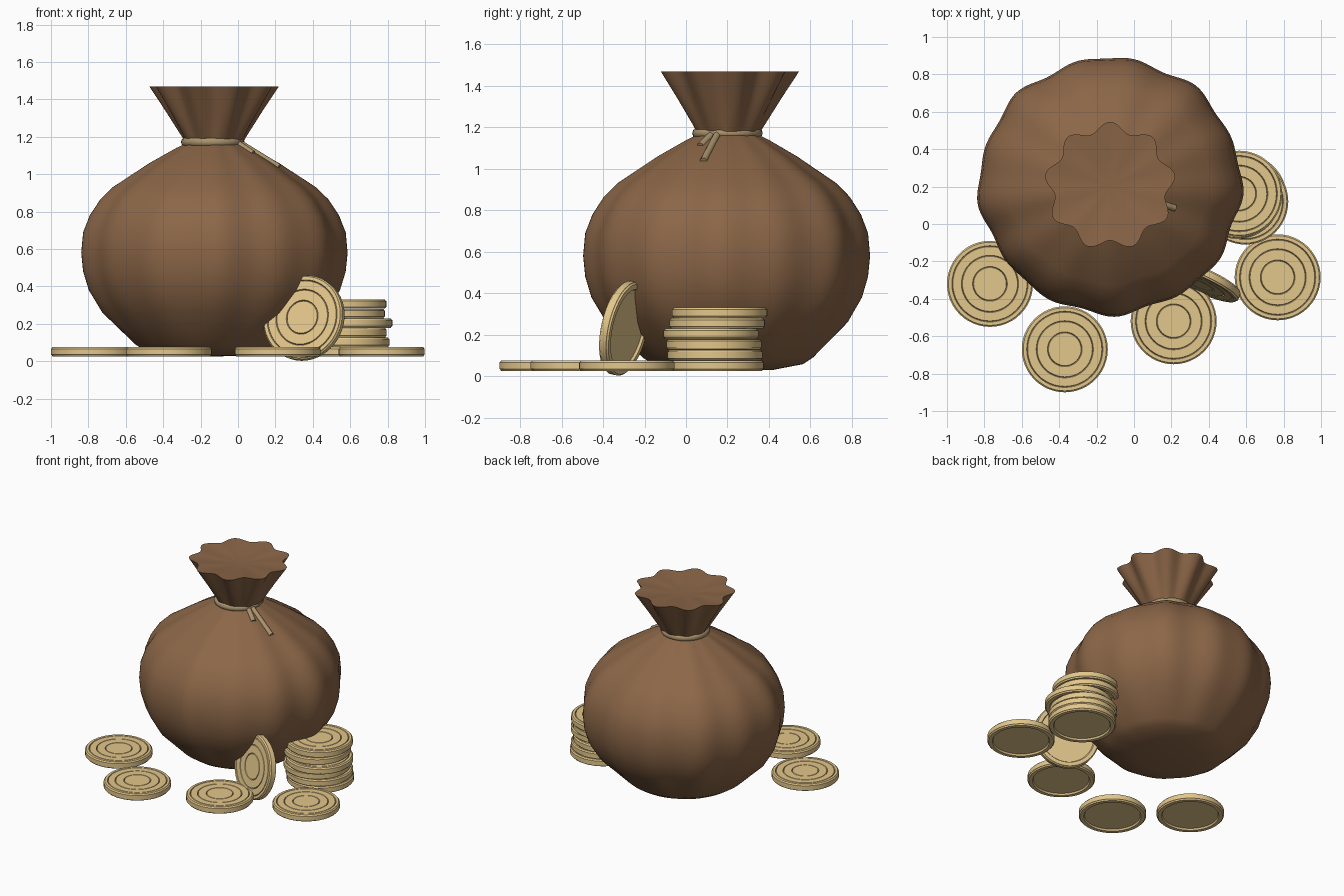
import bpy, bmesh, math
from mathutils import Vector

cube = bpy.data.objects.get("Cube")
if cube:
    bpy.data.objects.remove(cube)


def material(name, rgb):
    m = bpy.data.materials.new(name)
    m.use_nodes = True
    m.diffuse_color = (*rgb, 1)
    bsdf = m.node_tree.nodes["Principled BSDF"]
    bsdf.inputs["Base Color"].default_value = (*rgb, 1)
    bsdf.inputs["Roughness"].default_value = 0.8
    return m


BROWN = material("brown cloth", (0.26, 0.134, 0.064))
GOLD = material("pale gold", (0.77, 0.57, 0.26))
ROPE = material("tan rope", (0.4, 0.29, 0.15))


def smooth(ob, angle):
    bpy.ops.object.select_all(action='DESELECT')
    ob.select_set(True)
    bpy.context.view_layer.objects.active = ob
    bpy.ops.object.shade_smooth_by_angle(angle=math.radians(angle))


def lathe(name, profile, steps, mat, fold=None, angle=40):
    """Turn (radius, height) points around z; fold(degrees, height) scales x and y."""
    bm = bmesh.new()
    rings = []
    for r, z in profile:
        if r == 0:
            rings.append([bm.verts.new((0, 0, z))] * steps)
            continue
        ring = []
        for i in range(steps):
            a = 2 * math.pi * i / steps
            sx, sy = fold(math.degrees(a), z) if fold else (1, 1)
            ring.append(bm.verts.new((r * sx * math.cos(a), r * sy * math.sin(a), z)))
        rings.append(ring)
    for low, high in zip(rings, rings[1:]):
        for i in range(steps):
            j = (i + 1) % steps
            corners = dict.fromkeys((low[i], low[j], high[j], high[i]))
            bm.faces.new(list(corners))
    bmesh.ops.recalc_face_normals(bm, faces=bm.faces)
    mesh = bpy.data.meshes.new(name)
    bm.to_mesh(mesh)
    bm.free()
    mesh.materials.append(mat)
    ob = bpy.data.objects.new(name, mesh)
    bpy.context.collection.objects.link(ob)
    smooth(ob, angle)
    return ob


# Sack: nine folds in the open collar, broad and narrow folds in the belly
NECK = 1.165


def lobes(count, peak, deg):
    return math.cos(math.radians(count * (deg - peak)))


def cloth_fold(deg, z):
    if z > NECK:
        s = 1 + (0.02 + 0.2 * (z - NECK)) * lobes(9, 90, deg)
    else:
        fade = min(1, z / 0.3)
        s = 1 + fade * (0.012 * lobes(8, 92, deg) + 0.013 * lobes(13, 106, deg))
        dent = 0.03 * min(1, 2 * (NECK - z))
        s -= dent * math.exp(-((deg - 221) / 11) ** 2)
    return s, 0.975 * s


sack_profile = [
    (0, 0.026), (0.22, 0.03), (0.37, 0.058), (0.42, 0.09), (0.49, 0.16),
    (0.59, 0.26), (0.66, 0.38), (0.69, 0.48), (0.70, 0.58), (0.69, 0.69),
    (0.655, 0.78), (0.6, 0.865), (0.535, 0.93), (0.34, 1.06), (0.2, 1.14),
    (0.15, NECK), (0.175, 1.21), (0.25, 1.34), (0.325, 1.47),
    (0.15, 1.455), (0, 1.445)]
sack = lathe("sack", sack_profile, 180, BROWN, cloth_fold, 50)
sack.location = (-0.128, 0.203, 0)

# Rope tied around the neck
bpy.ops.mesh.primitive_torus_add(major_radius=0.144, minor_radius=0.026,
                                 major_segments=40, minor_segments=10,
                                 location=(-0.135, 0.2, 1.172))
tie = bpy.context.object
tie.name = "neck_rope"
tie.data.materials.append(ROPE)
smooth(tie, 60)


def rope_tail(name, start, end):
    start, end = Vector(start), Vector(end)
    d = end - start
    bpy.ops.mesh.primitive_cylinder_add(vertices=10, radius=0.018, depth=d.length,
                                        location=(start + end) / 2)
    ob = bpy.context.object
    ob.name = name
    ob.rotation_euler = d.to_track_quat('Z', 'Y').to_euler()
    ob.data.materials.append(ROPE)
    smooth(ob, 60)


rope_tail("rope_tail_long", (0.0, 0.155, 1.172), (0.218, 0.085, 1.038))
rope_tail("rope_tail_short", (-0.01, 0.13, 1.17), (0.08, 0.07, 1.11))

# Coin: recessed back, bevelled rim and ringed face
T = 0.05
coin_profile = [(0, 0.012), (0.19, 0.012), (0.196, 0), (0.222, 0),
                (0.226, 0.007), (0.23, 0.009), (0.23, T - 0.009),
                (0.226, T - 0.007), (0.222, T)]
for r in (0.204, 0.153, 0.093):
    coin_profile += [(r, T), (r - 0.003, T - 0.008), (r - 0.006, T)]
coin_profile.append((0, T))
coin = lathe("coin_1", coin_profile, 48, GOLD, angle=25)

# Loose coins lying flat, then the crooked stack
FLOOR = 0.026
spots = [(-0.77, -0.32, FLOOR), (-0.37, -0.67, FLOOR),
         (0.212, -0.52, FLOOR), (0.768, -0.285, FLOOR)]
stack = [(0.585, 0.145), (0.58, 0.14), (0.565, 0.135),
         (0.595, 0.12), (0.555, 0.15), (0.563, 0.162)]
spots += [(x, y, FLOOR + 0.051 * i) for i, (x, y) in enumerate(stack)]
coin.location = spots[0]
for i, spot in enumerate(spots[1:], 2):
    copy = coin.copy()
    copy.name = f"coin_{i}"
    copy.location = spot
    bpy.context.collection.objects.link(copy)

# Coin leaning against the sack
leaning = coin.copy()
leaning.name = "leaning_coin"
normal = Vector((-0.4, -0.9, 0.2)).normalized()
leaning.location = Vector((0.353, -0.298, 0.231)) - normal * T / 2
leaning.rotation_euler = normal.to_track_quat('Z', 'Y').to_euler()
bpy.context.collection.objects.link(leaning)
